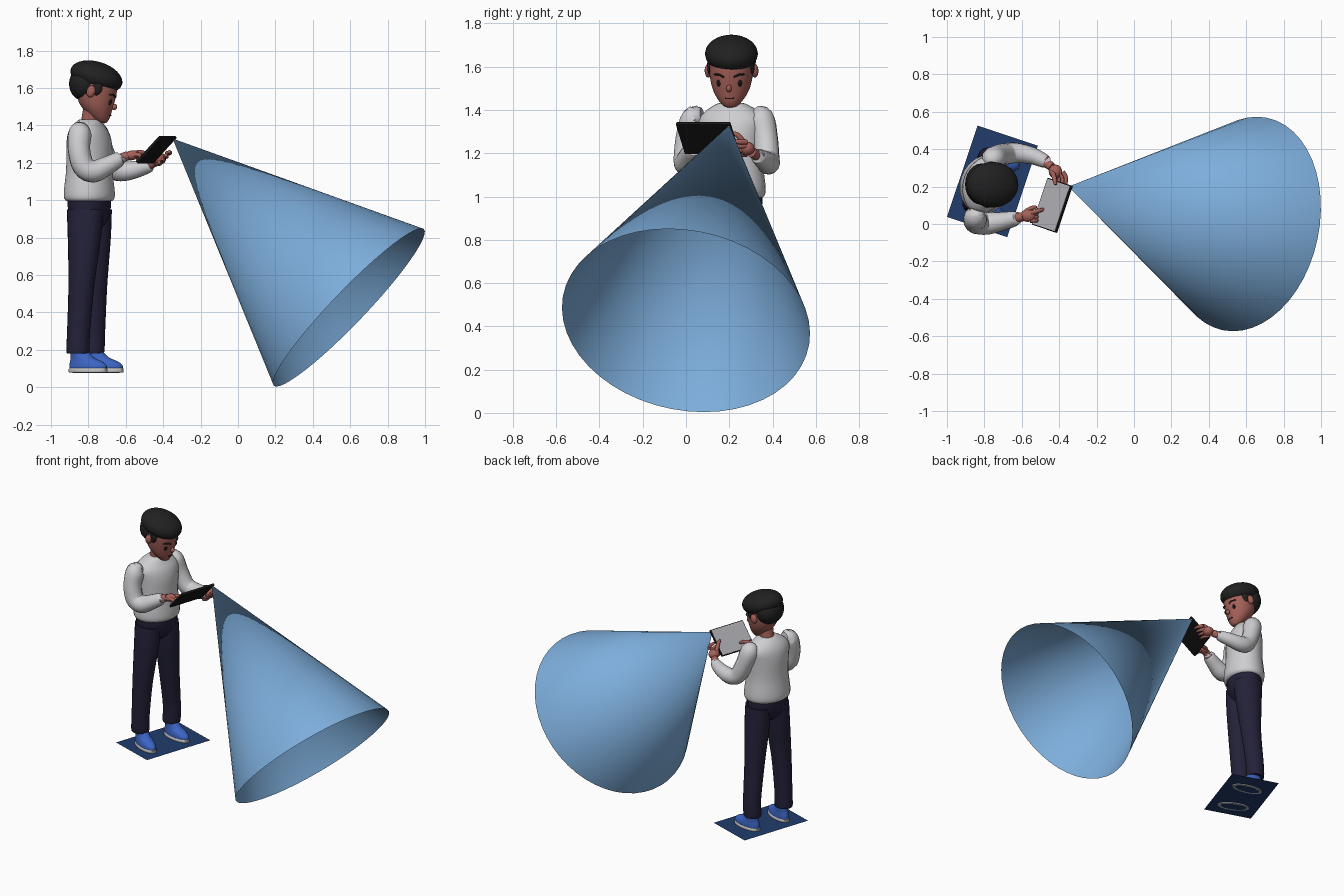
import bpy, bmesh, math
from mathutils import Vector, Matrix

if "Cube" in bpy.data.objects:
    bpy.data.objects.remove(bpy.data.objects["Cube"])


def material(name, r, g, b):
    m = bpy.data.materials.new(name)
    m.diffuse_color = (r, g, b, 1)
    m.use_nodes = True
    m.node_tree.nodes["Principled BSDF"].inputs["Base Color"].default_value = m.diffuse_color
    return m


BLUE = material("light blue", .205, .42, .71)
MAT = material("mat blue", .015, .045, .15)
NAVY = material("trouser navy", .017, .015, .04)
SHIRT = material("shirt white", .62, .62, .64)
SKIN = material("skin", .38, .12, .10)
HAIR = material("hair black", .015, .015, .015)
SHOE = material("shoe blue", .045, .13, .55)
SOLE = material("sole grey", .55, .55, .57)
BLACK = material("tablet black", .008, .008, .008)
SCREEN = material("screen grey", .43, .43, .46)


def finish(name, bm, mat, frame=Matrix(), smooth=True, angle=40):
    bmesh.ops.recalc_face_normals(bm, faces=bm.faces)
    me = bpy.data.meshes.new(name)
    bm.to_mesh(me)
    bm.free()
    me.transform(frame)
    me.materials.append(mat)
    ob = bpy.data.objects.new(name, me)
    bpy.context.collection.objects.link(ob)
    if smooth:
        bpy.ops.object.select_all(action='DESELECT')
        ob.select_set(True)
        bpy.context.view_layer.objects.active = ob
        if angle >= 180:
            bpy.ops.object.shade_smooth()
        else:
            bpy.ops.object.shade_smooth_by_angle(angle=math.radians(angle))
    return ob


def spline(rows, steps):
    """Catmull-Rom interpolation of rows of numbers."""
    rows = [Vector(r) for r in rows]
    out = []
    for i in range(len(rows) - 1):
        p0, p1, p2, p3 = rows[max(i - 1, 0)], rows[i], rows[i + 1], rows[min(i + 2, len(rows) - 1)]
        for s in range(steps):
            t = s / steps
            out.append(.5 * (2 * p1 + (p2 - p0) * t + (2 * p0 - 5 * p1 + 4 * p2 - p3) * t * t
                             + (3 * p1 - p0 - 3 * p2 + p3) * t ** 3))
    return out + [rows[-1]]


def skin_rings(rings):
    bm = bmesh.new()
    loops = [[bm.verts.new(p) for p in ring] for ring in rings]
    n = len(loops[0])
    for a, b in zip(loops, loops[1:]):
        for i in range(n):
            bm.faces.new((a[i], a[(i + 1) % n], b[(i + 1) % n], b[i]))
    bm.faces.new(loops[0])
    bm.faces.new(loops[-1])
    return bm


def stack(name, rows, mat, frame=Matrix(), steps=3, n=24):
    """Horizontal ellipses: z, centre x, centre y, radius x, radius y."""
    rings = []
    for z, cx, cy, rx, ry in spline(rows, steps):
        rings.append([(cx + rx * math.cos(a), cy + ry * math.sin(a), z)
                      for a in (2 * math.pi * i / n for i in range(n))])
    return finish(name, skin_rings(rings), mat, frame)


def tube(name, rows, mat, frame=Matrix(), steps=4, n=14):
    """Round tube along a path: x, y, z, radius."""
    pts = spline(rows, steps)
    rings = []
    for i, p in enumerate(pts):
        t = (pts[min(i + 1, len(pts) - 1)] - pts[max(i - 1, 0)]).to_3d().normalized()
        u = t.cross(Vector((.1, 1, .1))).normalized()
        v = t.cross(u)
        rings.append([p.to_3d() + p[3] * (u * math.cos(a) + v * math.sin(a))
                      for a in (2 * math.pi * k / n for k in range(n))])
    return finish(name, skin_rings(rings), mat, frame)


def ball(name, pos, size, mat, frame=Matrix(), pitch=0, n=24):
    bm = bmesh.new()
    bmesh.ops.create_uvsphere(bm, u_segments=n, v_segments=n * 2 // 3, radius=1)
    m = Matrix.Translation(pos) @ Matrix.Rotation(math.radians(pitch), 4, 'Y') @ Matrix.Diagonal((*size, 1))
    bm.transform(m)
    return finish(name, bm, mat, frame)


def box(name, pos, size, mat, frame, bevel=0):
    bm = bmesh.new()
    bmesh.ops.create_cube(bm, size=1)
    bm.transform(Matrix.Translation(pos) @ Matrix.Diagonal((*size, 1)))
    if bevel:
        bmesh.ops.bevel(bm, geom=bm.edges[:], offset=bevel, segments=2, affect='EDGES', profile=.5)
    return finish(name, bm, mat, frame, smooth=False)


def frame_at(pos, yaw, pitch=0):
    return (Matrix.Translation(pos) @ Matrix.Rotation(math.radians(yaw), 4, 'Z')
            @ Matrix.Rotation(math.radians(pitch), 4, 'Y'))


# Open view cone running from the tablet corner, smooth across the tip
apex, centre, radius = Vector((-.35, .2, 1.33)), Vector((.593, 0, .427)), .58
turn = (centre - apex).to_track_quat('Z', 'Y')
bm = bmesh.new()
tip = bm.verts.new(apex)
rim = [bm.verts.new(centre + turn @ Vector((radius * math.cos(a), radius * math.sin(a), 0)))
       for a in (2 * math.pi * i / 48 for i in range(48))]
for i in range(48):
    bm.faces.new((tip, rim[i], rim[(i + 1) % 48]))
finish("view_cone", bm, BLUE, angle=180)

# Floor mat
bm = bmesh.new()
bmesh.ops.create_grid(bm, x_segments=1, y_segments=1, size=.5)
bm.transform(Matrix.Diagonal((.34, .515, 1, 1)))
finish("floor_mat", bm, MAT, frame_at((-.757, .228, .083), -18.5), smooth=False)

# Torso, pelvis and neck
body = frame_at((-.795, .21, 0), -18.5)
stack("shirt_body", [(.995, 0, 0, .118, .145), (1.01, 0, 0, .132, .158), (1.05, 0, 0, .134, .160),
                     (1.16, 0, 0, .122, .148), (1.28, 0, 0, .120, .152), (1.35, -.003, 0, .108, .158),
                     (1.395, -.005, 0, .085, .125), (1.425, 0, 0, .062, .075), (1.432, 0, 0, .05, .055)],
      SHIRT, body)
stack("trouser_hips", [(.84, 0, 0, .05, .06), (.89, 0, 0, .095, .125), (.96, 0, 0, .112, .145),
                       (1.02, 0, 0, .112, .145)], NAVY, body)
stack("neck", [(1.38, 0, 0, .052, .05), (1.43, .005, 0, .048, .047), (1.5, .02, 0, .05, .05)], SKIN, body)

# Legs and shoes
for side, word in ((-1, "right"), (1, "left")):
    foot_y = .012 + side * .127
    stack(word + "_trouser_leg", [(.182, -.026, foot_y, .052, .05), (.192, -.026, foot_y, .062, .058),
                                  (.3, -.022, foot_y, .062, .058), (.55, -.008, side * .108, .07, .066),
                                  (.8, .0, side * .083, .09, .078), (.95, 0, side * .072, .1, .075)],
          NAVY, body)
    foot = body @ frame_at((.032, foot_y, 0), side * 6)
    stack(word + "_sole", [(.078, 0, 0, .108, .047), (.083, 0, 0, .112, .05), (.098, 0, 0, .112, .05),
                           (.102, 0, 0, .108, .047)], SOLE, foot, steps=1)
    stack(word + "_sole_inset", [(.0765, 0, 0, .09, .033), (.079, 0, 0, .09, .033)], MAT, foot, steps=1)
    stack(word + "_shoe", [(.1, 0, 0, .108, .047), (.12, -.002, 0, .106, .047), (.14, -.014, 0, .09, .044),
                           (.16, -.035, 0, .065, .041), (.2, -.055, 0, .046, .04)], SHOE, foot)

# Sleeves
tube("right_sleeve", [(-.835, .075, 1.375, .035), (-.845, .04, 1.36, .062), (-.85, .012, 1.27, .06),
                      (-.825, .003, 1.18, .06), (-.77, .005, 1.155, .06), (-.70, .015, 1.185, .05),
                      (-.635, .03, 1.22, .04), (-.63, .031, 1.222, .03)], SHIRT)
tube("left_sleeve", [(-.765, .315, 1.375, .035), (-.755, .345, 1.36, .062), (-.725, .367, 1.27, .058),
                     (-.68, .375, 1.18, .057), (-.625, .38, 1.155, .054), (-.545, .365, 1.165, .046),
                     (-.475, .335, 1.185, .036), (-.47, .333, 1.187, .028)], SHIRT)

# Right hand with pointing finger
tube("right_wrist", [(-.65, .027, 1.214, .026), (-.59, .04, 1.238, .025)], SKIN)
ball("right_palm", (-.568, .045, 1.24), (.042, .034, .026), SKIN, pitch=-10, n=16)
tube("right_index_finger", [(-.55, .06, 1.252, .013), (-.515, .07, 1.257, .012), (-.482, .078, 1.24, .008)], SKIN, n=10)
tube("right_thumb", [(-.575, .07, 1.24, .013), (-.54, .088, 1.235, .011), (-.52, .09, 1.228, .007)], SKIN, n=10)
for k in range(3):
    y = .055 - .018 * k
    tube(f"right_curled_finger_{k}", [(-.555, y, 1.245, .013), (-.525, y, 1.24, .012),
                                      (-.525, y, 1.218, .011), (-.545, y, 1.212, .009)], SKIN, n=10)

# Left hand gripping the tablet edge
tube("left_wrist", [(-.49, .343, 1.18, .025), (-.44, .305, 1.205, .024)], SKIN)
ball("left_palm", (-.42, .28, 1.222), (.036, .038, .032), SKIN, n=16)
tube("left_thumb", [(-.435, .275, 1.24, .013), (-.425, .24, 1.283, .012), (-.42, .21, 1.295, .008)], SKIN, n=10)
for k in range(4):
    dx, dz = .018 * k, .019 * k
    tube(f"left_grip_finger_{k}", [(-.435 + dx, .28, 1.195 + dz, .012), (-.418 + dx, .245, 1.196 + dz, .012),
                                   (-.422 + dx, .205, 1.203 + dz, .009)], SKIN, n=10)

# Tablet
tablet = frame_at((-.437, .1, 1.27), -18.5, -46)
box("tablet_case", (0, 0, 0), (.193, .265, .016), BLACK, tablet, bevel=.004)
box("tablet_screen", (0, 0, .008), (.182, .254, .003), SCREEN, tablet)

# Head and ears
head = frame_at((-.77, .21, 1.58), -6, 15)
stack("head", [(-.15, .078, 0, .012, .015), (-.143, .072, 0, .035, .036), (-.115, .05, 0, .068, .063),
               (-.07, .026, 0, .094, .088), (0, .008, 0, .113, .102), (.06, 0, 0, .113, .102),
               (.11, 0, 0, .08, .075), (.14, 0, 0, .03, .03)], SKIN, head)
ball("nose", (.126, 0, -.05), (.016, .013, .017), SKIN, head, n=12)
box("mouth", (.118, 0, -.099), (.009, .042, .005), BLACK, head)
for side, word in ((-1, "right"), (1, "left")):
    ball(word + "_ear", (-.005, side * .108, .0), (.024, .017, .032), SKIN, head, n=14)
    ball(word + "_eye", (.103, side * .048, -.03), (.009, .012, .017), BLACK, head, n=12)
    tube(word + "_brow", [(.119, side * .022, .002, .004), (.110, side * .048, .012, .005),
                          (.092, side * .072, .008, .003)], HAIR, head, n=8)

# Hair: swept cap, back of the head and sideburns
ball("hair_cap", (-.757, .21, 1.66), (.143, .122, .081), HAIR, pitch=17, n=32)
ball("hair_back", (-.817, .213, 1.625), (.086, .110, .095), HAIR, pitch=8)
for side, word in ((-1, "right"), (1, "left")):
    ball(word + "_sideburn", (.02, side * .096, .03), (.03, .014, .045), HAIR, head, n=12)
